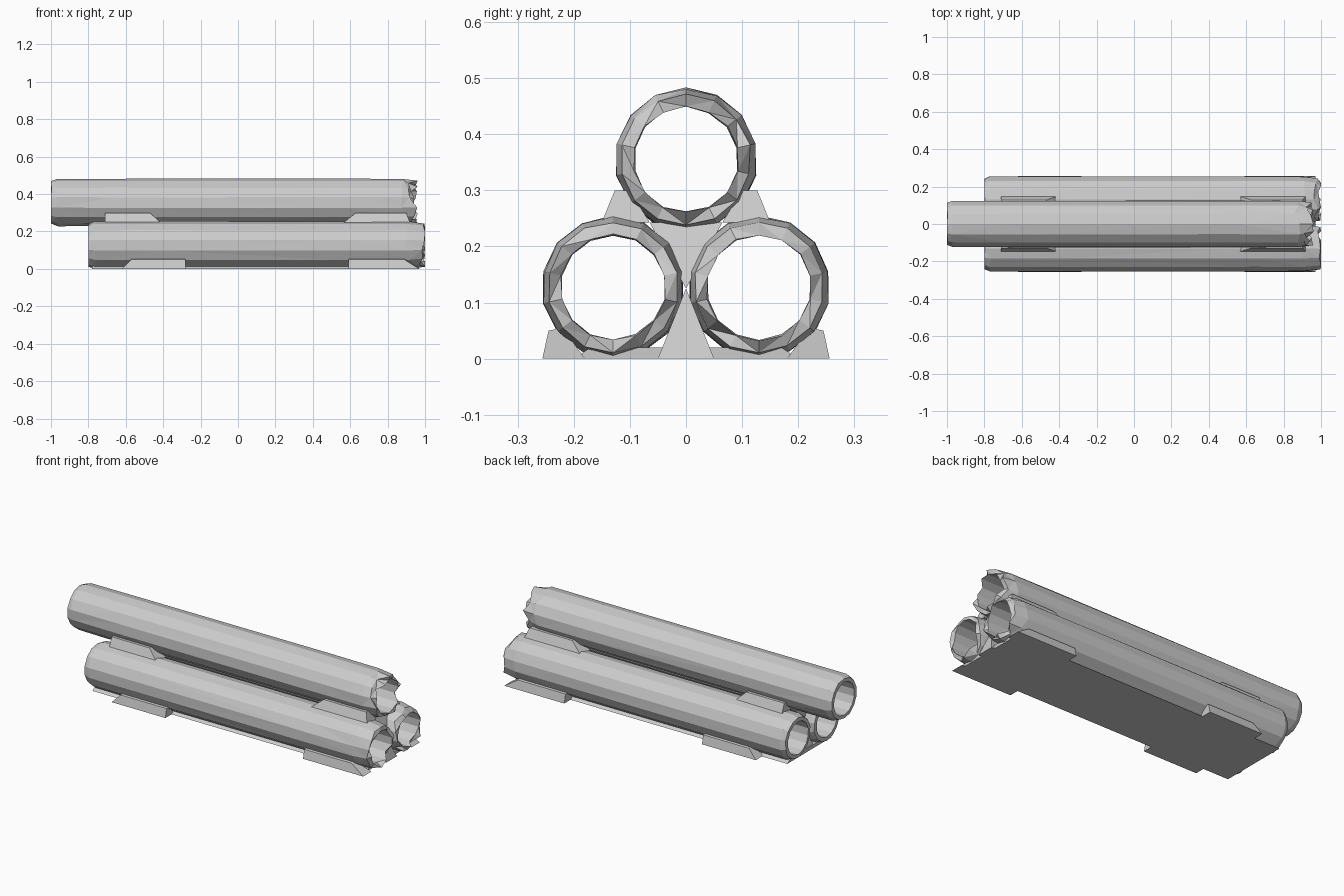
import bpy, bmesh, math, random

if "Cube" in bpy.data.objects:
    bpy.data.objects.remove(bpy.data.objects["Cube"])

random.seed(4)
grey = bpy.data.materials.new("light grey")
grey.diffuse_color = (0.6, 0.6, 0.6, 1)
grey.use_nodes = True
grey.node_tree.nodes["Principled BSDF"].inputs["Base Color"].default_value = grey.diffuse_color


def finish(bm, name):
    bmesh.ops.recalc_face_normals(bm, faces=bm.faces[:])
    mesh = bpy.data.meshes.new(name)
    bm.to_mesh(mesh)
    bm.free()
    mesh.materials.append(grey)
    ob = bpy.data.objects.new(name, mesh)
    bpy.context.collection.objects.link(ob)


def pipe(name, y, z, x0, x1, rag, sides=14):
    """Hollow open pipe along x with slightly worn, uneven ends."""
    bm = bmesh.new()
    # each ring: x, radius, lengthwise jitter
    profile = [(x0, 0.093, 0.0), (x0, 0.114, 0.004), (x0 + 0.03, 0.126, 0.008),
               (x0 + 0.4, 0.127, 0.1), (x1 - 0.4, 0.127, 0.1),
               (x1 - 0.09, 0.126, 0.02), (x1 - 0.02, 0.116, rag),
               (x1 - 0.01, 0.094, rag)]
    rings = []
    for x, r, j in profile:
        ring = []
        for i in range(sides):
            a = 2 * math.pi * (i + 0.5) / sides
            rr = r + random.uniform(-0.0015, 0.0015)
            ring.append(bm.verts.new((max(x0, min(x1, x + random.uniform(-j, j))),
                                      y + rr * math.cos(a),
                                      max(0.001, z + rr * math.sin(a)))))
        rings.append(ring)
    for k, ring in enumerate(rings):
        nxt = rings[(k + 1) % len(rings)]
        for i in range(sides):
            n = (i + 1) % sides
            bm.faces.new((ring[i], ring[n], nxt[n], nxt[i]))
    bmesh.ops.triangulate(bm, faces=bm.faces[:])
    finish(bm, name)


def prism(name, section, starts, ends):
    """Solid along x; each section corner has its own start and end."""
    bm = bmesh.new()
    a = [bm.verts.new((x, *p)) for x, p in zip(starts, section)]
    b = [bm.verts.new((x, *p)) for x, p in zip(ends, section)]
    bm.faces.new(a)
    bm.faces.new(b)
    for i in range(len(a)):
        n = (i + 1) % len(a)
        bm.faces.new((a[i], a[n], b[n], b[i]))
    finish(bm, name)


# three stacked pipes
pipe("upper_pipe", 0, 0.355, -1.0, 0.96, 0.03)
pipe("front_lower_pipe", -0.13, 0.127, -0.8, 1.0, 0.025)
pipe("back_lower_pipe", 0.13, 0.127, -0.8, 1.0, 0.025)

# fillers in the gaps between the pipes
prism("core_filler", [(0, 0.125), (0.065, 0.243), (-0.065, 0.243)],
      [-0.74] * 3, [0.95, 0.9, 0.9])
prism("lower_filler", [(-0.05, 0), (0.05, 0), (0, 0.125)],
      [-0.78, -0.78, -0.74], [0.97, 0.97, 0.93])

# flat base sheet
prism("base_sheet", [(-0.2, 0), (0.2, 0), (0.17, 0.02), (-0.17, 0.02)],
      [-0.78] * 4, [0.95] * 4)

# wedges beside the upper pipe and feet beside the lower pipes
for s, side in ((-1, "front"), (1, "back")):
    wedge = [(s * y, z) for y, z in
             ((0.065, 0.243), (0.1, 0.3), (0.127, 0.3), (0.15, 0.243))]
    prism(side + "_left_wedge", wedge, [-0.71] * 4, [-0.41, -0.47, -0.47, -0.41])
    prism(side + "_right_wedge", wedge, [0.56, 0.63, 0.63, 0.56], [0.92, 0.9, 0.9, 0.92])
    foot = [(s * y, z) for y, z in
            ((0.18, 0), (0.256, 0), (0.245, 0.05), (0.22, 0.055))]
    prism(side + "_left_foot", foot, [-0.62, -0.62, -0.57, -0.57], [-0.28] * 4)
    prism(side + "_right_foot", foot, [0.59] * 4, [0.97, 0.97, 0.89, 0.89])
